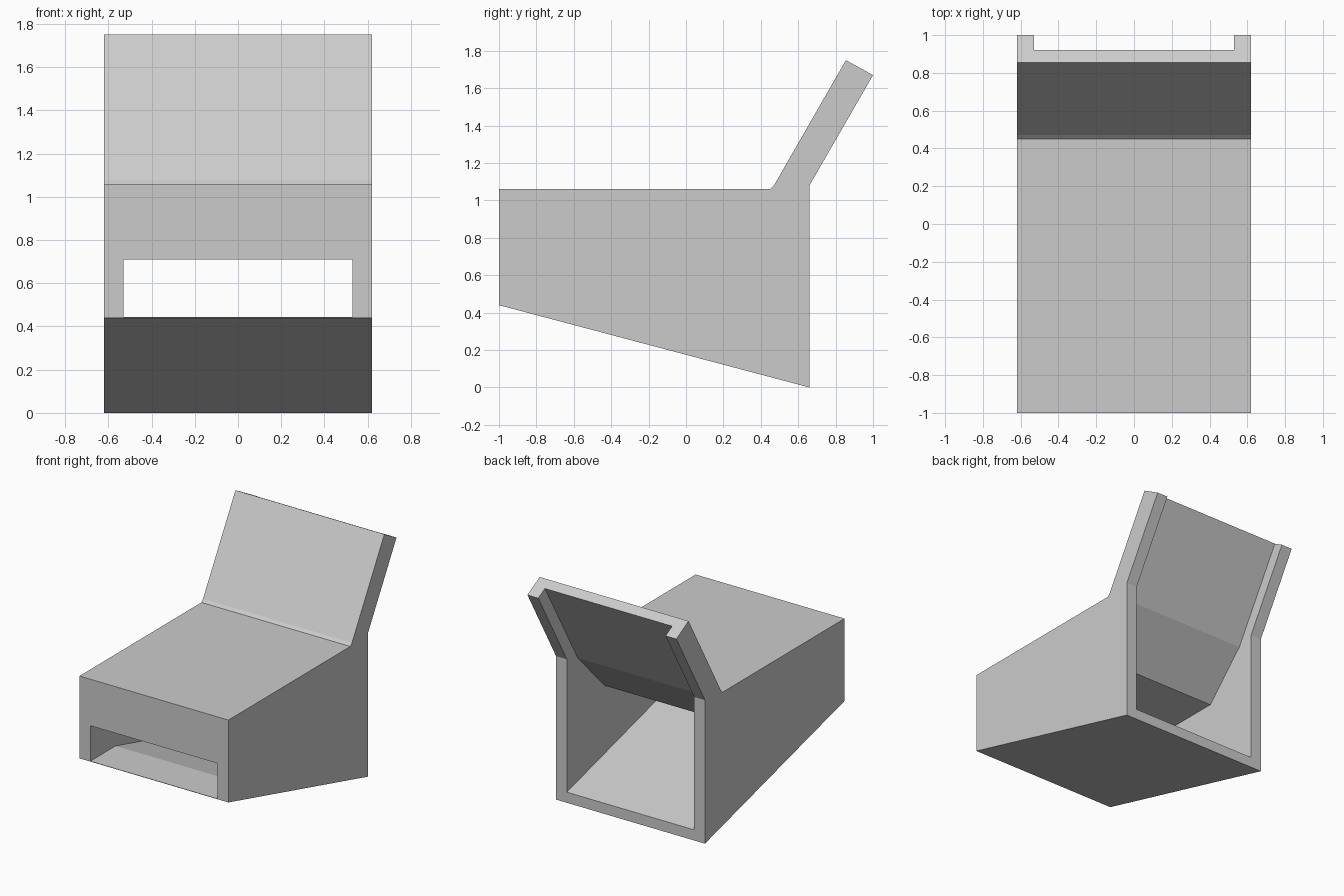
import bpy
import bmesh

if "Cube" in bpy.data.objects:
    bpy.data.objects.remove(bpy.data.objects["Cube"], do_unlink=True)

grey = bpy.data.materials.new("light grey")
grey.use_nodes = True
colour = (0.6, 0.6, 0.6, 1)
grey.diffuse_color = colour
grey.node_tree.nodes["Principled BSDF"].inputs["Base Color"].default_value = colour


def extrude_profile(name, profile, half_width):
    """Extrude a side profile of (y, z) points evenly about x = 0."""
    bm = bmesh.new()
    face = bm.faces.new([bm.verts.new((-half_width, y, z)) for y, z in profile])
    grown = bmesh.ops.extrude_face_region(bm, geom=[face])
    verts = [v for v in grown["geom"] if isinstance(v, bmesh.types.BMVert)]
    bmesh.ops.translate(bm, verts=verts, vec=(2 * half_width, 0, 0))
    bmesh.ops.recalc_face_normals(bm, faces=bm.faces)
    mesh = bpy.data.meshes.new(name)
    bm.to_mesh(mesh)
    bm.free()
    mesh.materials.append(grey)
    obj = bpy.data.objects.new(name, mesh)
    bpy.context.collection.objects.link(obj)
    return obj


# Wedge body with the leaning back panel, as one solid
body = extrude_profile("wedge_housing", [
    (-1, 0.44), (0.66, 0), (0.66, 1.08), (1, 1.67), (0.855, 1.75),
    (0.47, 1.08), (0.45, 1.06), (-1, 1.06)], 0.62)

# Channel from the front slot to the open back, and up behind the panel
channel = extrude_profile("channel_cutter", [
    (-1.2, 0.443), (-0.7, 0.443), (0.66, 0.08), (1.3, -0.09), (1.3, 1.95),
    (1.06, 1.95), (0.53, 1.04), (0.21, 0.71), (-1.2, 0.71)], 0.53)
channel.hide_render = True

# Hollow the body and drop the cutter
cut = body.modifiers.new("hollow", "BOOLEAN")
cut.operation = "DIFFERENCE"
cut.solver = "EXACT"
cut.object = channel
bpy.context.view_layer.objects.active = body
body.select_set(True)
bpy.ops.object.modifier_apply(modifier=cut.name)
bpy.data.objects.remove(channel, do_unlink=True)
